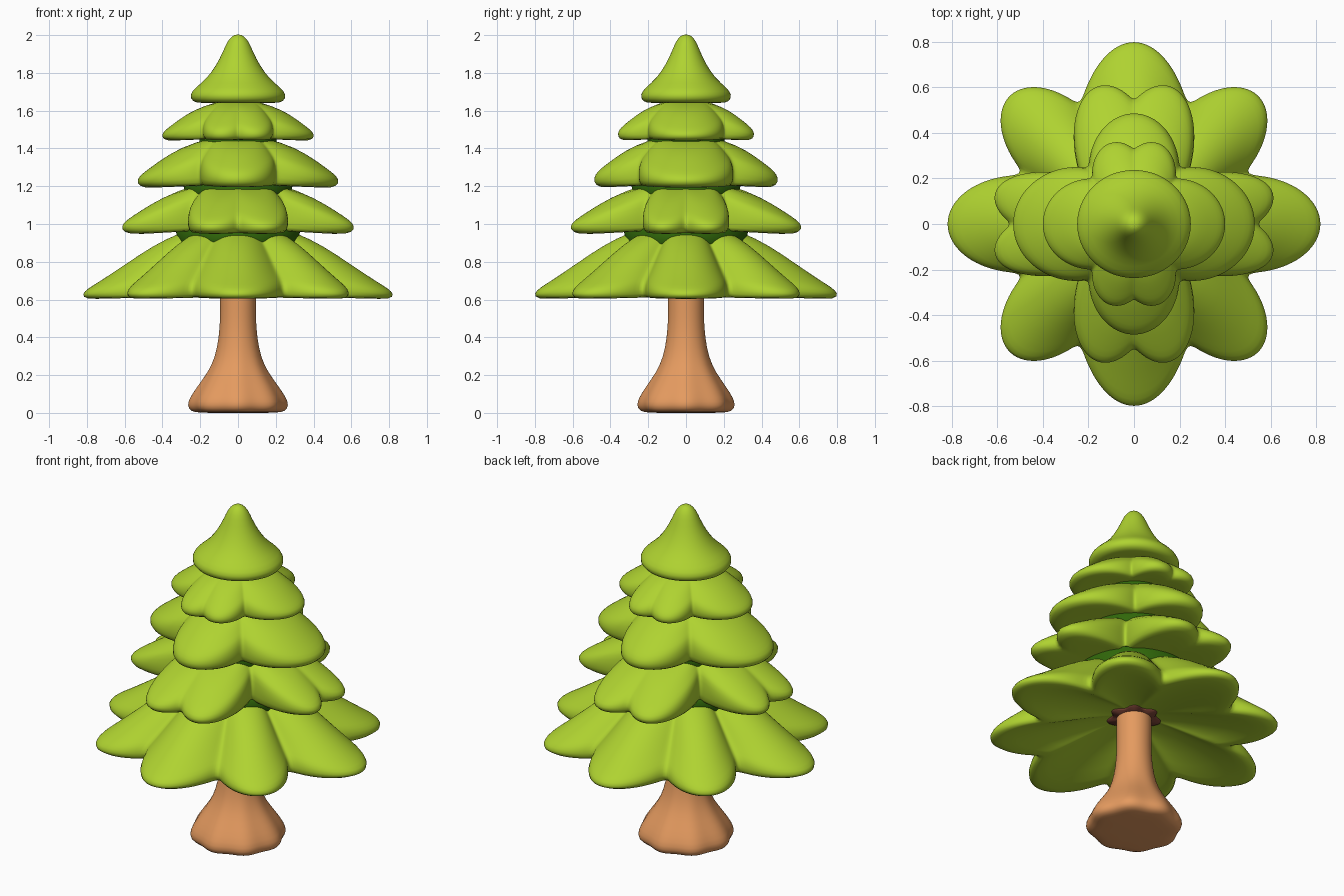
import bpy, bmesh, math

if "Cube" in bpy.data.objects:
    bpy.data.objects.remove(bpy.data.objects["Cube"])


def mat(name, rgb):
    m = bpy.data.materials.new(name)
    m.diffuse_color = (*rgb, 1)
    m.use_nodes = True
    m.node_tree.nodes["Principled BSDF"].inputs["Base Color"].default_value = m.diffuse_color
    return m


LEAF = mat("leaf_green", (0.43, 0.65, 0.03))
DARK = mat("deep_green", (0.03, 0.135, 0.003))
BARK = mat("bark_tan", (0.78, 0.325, 0.115))
BARK_DARK = mat("bark_maroon", (0.19, 0.055, 0.035))


def ring_solid(name, profile, radius, material, segs=64, subsurf=1, lift=None):
    """Closed solid from (t, z) rings; radius(angle, t, z) gives the outline,
    lift(angle, ring index, t) raises points."""
    bm = bmesh.new()
    rings = []
    for k, (t, z) in enumerate(profile):
        if t == 0:
            rings.append([bm.verts.new((0, 0, z))])
            continue
        ring = []
        for i in range(segs):
            a = 2 * math.pi * i / segs
            r = radius(a, t, z)
            dz = lift(a, k, t) if lift else 0
            ring.append(bm.verts.new((r * math.cos(a), r * math.sin(a), z + dz)))
        rings.append(ring)
    for a, b in zip(rings, rings[1:]):
        for i in range(segs):
            j = (i + 1) % segs
            if len(a) == 1:
                bm.faces.new((a[0], b[i], b[j]))
            elif len(b) == 1:
                bm.faces.new((a[i], b[0], a[j]))
            else:
                bm.faces.new((a[i], b[i], b[j], a[j]))
    bmesh.ops.recalc_face_normals(bm, faces=bm.faces)
    for f in bm.faces:
        f.smooth = True
    me = bpy.data.meshes.new(name)
    bm.to_mesh(me)
    bm.free()
    me.materials.append(material)
    ob = bpy.data.objects.new(name, me)
    bpy.context.collection.objects.link(ob)
    if subsurf:
        mod = ob.modifiers.new("smooth", "SUBSURF")
        mod.levels = mod.render_levels = subsurf
    return ob


def petal_outline(petals):
    """Union of ellipses (direction in degrees, tip distance, half length,
    half width), given for one quadrant and mirrored over x and y."""
    full = {(round(d % 360, 3), *rest) for ang, *rest in petals
            for d in (ang, -ang, 180 - ang, 180 + ang)}

    def radius(a, t, z):
        best = 0.1
        for d, tip, ra, b in full:
            c = tip - ra
            co, si = math.cos(a - math.radians(d)), math.sin(a - math.radians(d))
            A = (co / ra) ** 2 + (si / b) ** 2
            B = c * co / ra ** 2
            C = (c / ra) ** 2 - 1
            if B * B >= A * C:
                best = max(best, (B + math.sqrt(B * B - A * C)) / A)
        return best * t
    return radius


# Leaf tiers: name, section, bottom, top, lift of petal sides, petals
SKIRT = [(0, 1), (.2, .94), (.37, .85), (.55, .68), (.73, .44), (.9, .22), (.97, .14),
         (1.01, .07), (.99, .0), (.85, .01), (.5, .15), (.2, .26), (0, .28)]
UPPER = [(0, 1), (.3, .91), (.57, .74), (.75, .54), (.87, .38), (.96, .26),
         (1.015, .15), (.99, .03), (.88, -.01), (.5, .07), (0, .12)]
tiers = [
    ("bottom_tier", SKIRT, .60, 1.02, .16,
     [(0, .82, .32, .215), (46, .785, .31, .195), (90, .80, .54, .27)]),
    ("second_tier", UPPER, .945, 1.24, .38, [(12, .625, .32, .155), (76, .625, .32, .18)]),
    ("third_tier", UPPER, 1.19, 1.48, .38, [(0, .53, .28, .25), (90, .485, .25, .20)]),
    ("fourth_tier", UPPER, 1.44, 1.665, .38, [(0, .40, .22, .20), (74, .37, .19, .13)]),
]
for name, shape, lo, hi, side, petals in tiers:
    outline = petal_outline(petals)
    reach = max(p[1] for p in petals)
    rim = max(range(len(shape)), key=lambda k: shape[k][0])

    # Petal sides sit higher than the tips, so every petal is a rounded bun
    def lift(a, k, t):
        weight = t if k < rim else (.6 if k == rim else .15)
        return side * max(0, reach - outline(a, 1, 0)) * weight

    ring_solid(name, [(t, lo + h * (hi - lo)) for t, h in shape],
               outline, LEAF, segs=144, lift=lift)

# Pointed crown
crown = [(0, 2.004), (.03, 1.998), (.058, 1.965), (.08, 1.91), (.115, 1.84), (.165, 1.77),
         (.228, 1.72), (.257, 1.685), (.243, 1.645), (.19, 1.638), (0, 1.655)]
ring_solid("crown", crown,
           lambda a, t, z: t * (1 - .05 * math.sin(a) ** 2), LEAF)

# Dark inner cores showing in the gaps between tiers
for name, r, lo, hi in (("lower_core", .33, .84, 1.0),
                        ("middle_core", .29, 1.1, 1.24),
                        ("upper_core", .205, 1.36, 1.48)):
    ring_solid(name, [(0, lo), (r * .93, lo), (r, hi - .03), (r * .9, hi), (0, hi)],
               lambda a, t, z: t, DARK, subsurf=0)


# Trunk with a flared, lobed root base
def root_radius(a, t, z):
    w = max(0, 1 - z / .35)
    return t * (1 + .035 * w * math.cos(8 * a)) * (1 - .03 * w * math.sin(a) ** 2)


trunk = [(0, 0), (.2, 0), (.245, .008), (.262, .04), (.25, .08), (.208, .145), (.157, .215),
         (.12, .295), (.101, .4), (.094, .5), (.095, .62), (.10, .8), (0, .82)]
ring_solid("trunk", trunk, root_radius, BARK)

# Dark patch where the trunk enters the leaves
ring_solid("trunk_collar", [(0, .70), (.13, .70), (.14, .715), (0, .73)],
           lambda a, t, z: t * (1 + .12 * math.cos(7 * a)), BARK_DARK, subsurf=0)
